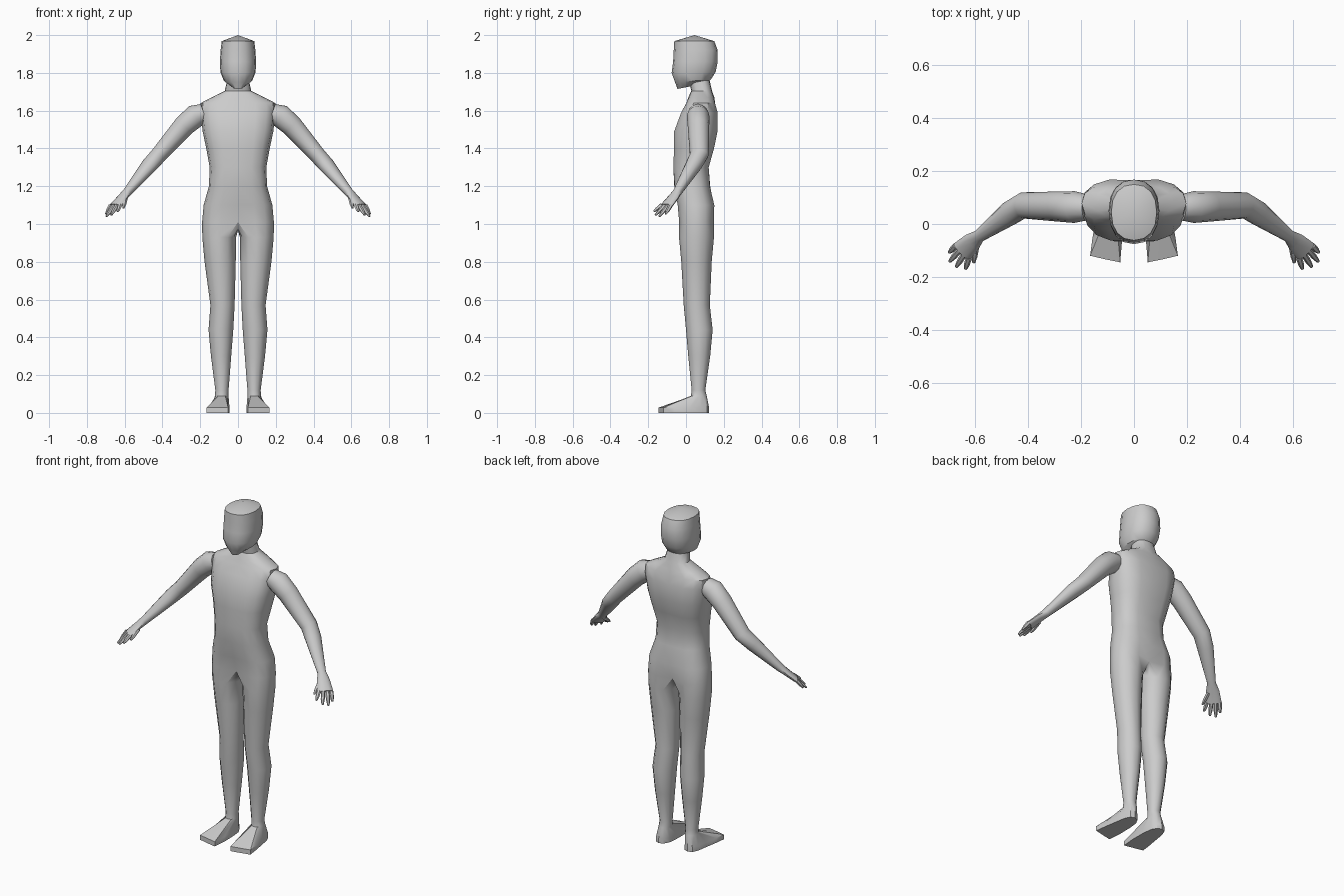
import bpy, bmesh, math
from mathutils import Vector

if "Cube" in bpy.data.objects:
    bpy.data.objects.remove(bpy.data.objects["Cube"])


def finish(name, bm, angle=38):
    bmesh.ops.recalc_face_normals(bm, faces=bm.faces)
    me = bpy.data.meshes.new(name)
    bm.to_mesh(me)
    bm.free()
    ob = bpy.data.objects.new(name, me)
    bpy.context.collection.objects.link(ob)
    bpy.ops.object.select_all(action='DESELECT')
    ob.select_set(True)
    bpy.context.view_layer.objects.active = ob
    bpy.ops.object.shade_smooth_by_angle(angle=math.radians(angle))
    mod = ob.modifiers.new("Mirror", 'MIRROR')
    mod.merge_threshold = 0.0005
    return ob


def power(v, e):
    return math.copysign(abs(v) ** e, v)


def half_ring(bm, zf, zb, rx, yf, yb, e=0.8, dip=0.0):
    """Half cross-section from front centre round +x to back centre (9 points)."""
    ring = []
    for i in range(9):
        a = math.pi * i / 8
        k = (1 - power(math.cos(a), e)) / 2
        y = yf + (yb - yf) * k
        if i == 0:
            y += dip
        if i == 8:
            y -= dip
        x = 0 if i in (0, 8) else rx * power(math.sin(a), e)
        ring.append(bm.verts.new((x, y, zf + (zb - zf) * k)))
    return ring


def bridge(bm, a, b, closed):
    n = len(a)
    for i in range(n if closed else n - 1):
        j = (i + 1) % n
        bm.faces.new((a[i], a[j], b[j], b[i]))


def chain(bm, rings, closed):
    for a, b in zip(rings, rings[1:]):
        bridge(bm, a, b, closed)


# Body: neck, torso, leg and foot in one mirrored surface
bm = bmesh.new()
torso = [(1.76, .058, .015, .125, 0), (1.705, .070, .028, .138, 0),
         (1.67, .140, .012, .150, 0), (1.64, .198, -.002, .158, .004),
         (1.59, .198, -.032, .174, .008), (1.49, .187, -.070, .174, .010),
         (1.40, .168, -.070, .155, .010), (1.30, .150, -.073, .126, .006),
         (1.20, .154, -.066, .132, .004), (1.10, .182, -.050, .156, .010),
         (1.01, .190, -.042, .153, .025)]
rings = [half_ring(bm, z, z, rx, yf, yb, .78, d) for z, rx, yf, yb, d in torso]
chain(bm, rings, False)
bm.faces.new(rings[0])

crotch = [bm.verts.new((0, y, z)) for y, z in ((.10, .975), (.055, .965), (.01, .975))]
legs = [rings[-1] + crotch]
for z, x0, x1, y0, y1 in [(.93, .010, .189, -.037, .148), (.80, .012, .177, -.025, .136),
                          (.57, .018, .146, -.012, .126), (.44, .025, .156, .000, .141),
                          (.30, .036, .143, .012, .128), (.12, .050, .120, .030, .102),
                          (.09, .050, .122, .026, .110)]:
    ring = []
    for i in range(12):
        a = math.radians(30 * i - 30)
        ring.append(bm.verts.new(((x0 + x1) / 2 + (x1 - x0) / 2 * math.sin(a),
                                  (y0 + y1) / 2 - (y1 - y0) / 2 * math.cos(a), z)))
    legs.append(ring)
sole = [(.052, -.145), (.11, -.133), (.166, -.12), (.158, -.06), (.145, .02), (.135, .08),
        (.12, .112), (.095, .122), (.07, .112), (.052, .08), (.046, .02), (.045, -.06)]
for z in (.028, 0):
    legs.append([bm.verts.new((x, y, z)) for x, y in sole])
chain(bm, legs, True)
bm.faces.new(legs[-1])
finish("body", bm)

# Head
bm = bmesh.new()
head = [(1.968, 1.968, .086, -.062, .150), (1.92, 1.92, .092, -.065, .168),
        (1.86, 1.86, .096, -.068, .168), (1.80, 1.805, .093, -.076, .157),
        (1.75, 1.765, .075, -.058, .132), (1.715, 1.745, .032, -.045, .105)]
rings = [half_ring(bm, *r, .88) for r in head]
chain(bm, rings, False)
apex = bm.verts.new((0, .045, 2.0))
for a, b in zip(rings[0], rings[0][1:]):
    bm.faces.new((a, b, apex))
bm.faces.new(rings[-1])
finish("head", bm, 32)


def tube(bm, path, n):
    """Loft ellipses along a path of (x, y, z, half width, half thickness)."""
    pts = [Vector(p[:3]) for p in path]
    rings = []
    for i, p in enumerate(path):
        t = (pts[min(i + 1, len(pts) - 1)] - pts[max(i - 1, 0)]).normalized()
        side = t.cross(Vector((0, 0, 1))).normalized()
        up = side.cross(t)
        rings.append([bm.verts.new(pts[i] + side * p[3] * math.cos(a) + up * p[4] * math.sin(a))
                      for a in (2 * math.pi * k / n for k in range(n))])
    chain(bm, rings, True)
    bm.faces.new(rings[0])
    bm.faces.new(rings[-1])


# Arms with palms
bm = bmesh.new()
tube(bm, [(.180, .063, 1.588, .050, .050), (.225, .064, 1.572, .060, .062),
          (.285, .066, 1.520, .057, .057), (.420, .070, 1.365, .050, .044),
          (.470, .040, 1.310, .046, .041), (.585, -.045, 1.170, .024, .024),
          (.612, -.068, 1.140, .036, .018), (.650, -.105, 1.095, .044, .015)], 12)
finish("arm", bm)

# Fingers and thumb
bm = bmesh.new()
for base, tip in [((.624, -.128, 1.100), (.637, -.170, 1.066)),
                  ((.641, -.113, 1.098), (.672, -.162, 1.047)),
                  ((.658, -.097, 1.096), (.697, -.142, 1.040)),
                  ((.674, -.083, 1.096), (.699, -.108, 1.053)),
                  ((.597, -.085, 1.130), (.606, -.146, 1.085))]:
    a, b = Vector(base), Vector(tip)
    tube(bm, [(*a, .012, .012), (*a.lerp(b, .6), .011, .010), (*b, .006, .005)], 6)
finish("fingers", bm)
